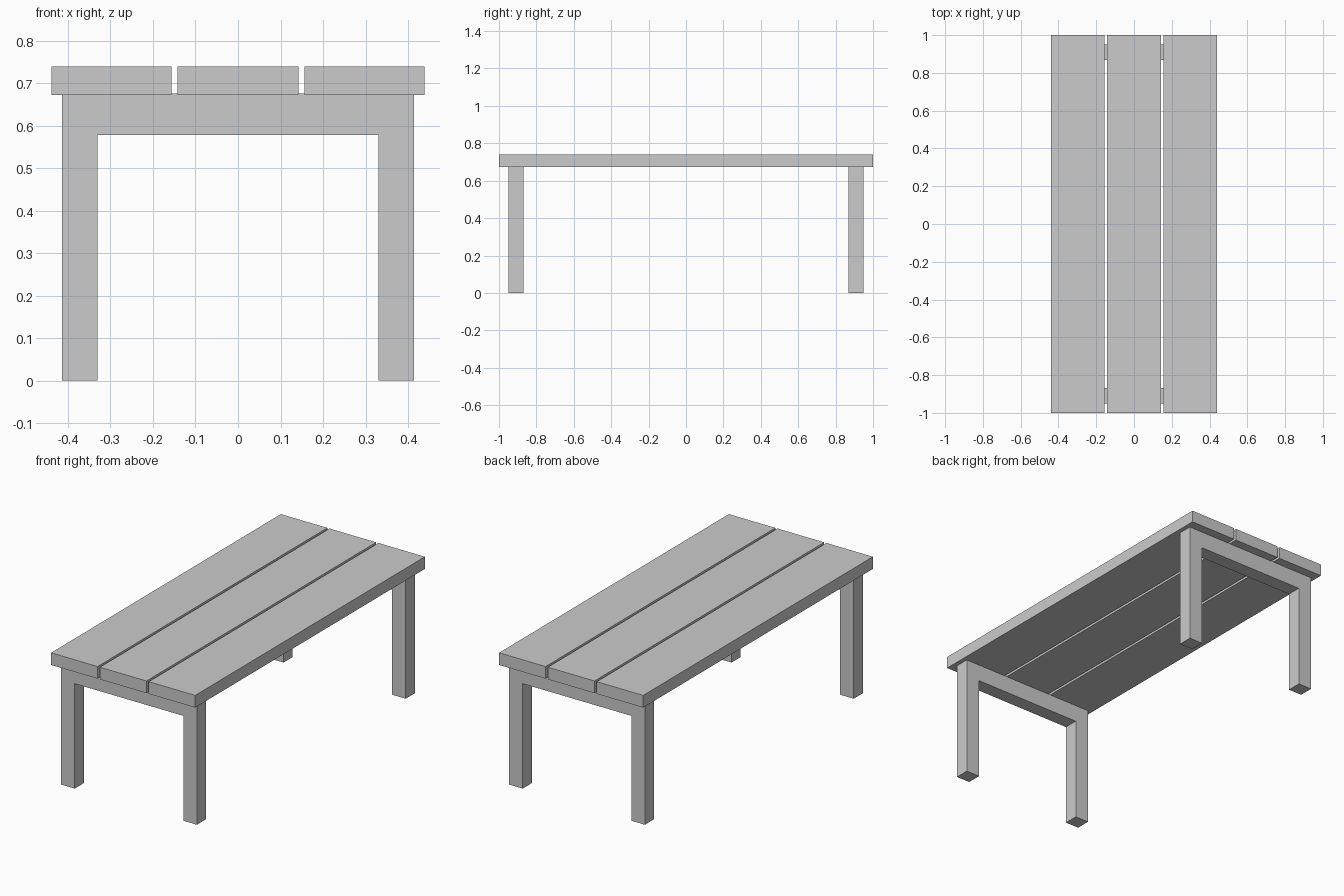
import bpy, bmesh
from mathutils import Vector

if "Cube" in bpy.data.objects:
    bpy.data.objects.remove(bpy.data.objects["Cube"])


def extrude_profile(name, profile, y0, y1):
    """Solid made from an x-z outline swept along y."""
    bm = bmesh.new()
    face = bm.faces.new([bm.verts.new((x, y0, z)) for x, z in profile])
    swept = bmesh.ops.extrude_face_region(bm, geom=[face], use_keep_orig=True)
    verts = [v for v in swept["geom"] if isinstance(v, bmesh.types.BMVert)]
    bmesh.ops.translate(bm, verts=verts, vec=Vector((0, y1 - y0, 0)))
    bmesh.ops.recalc_face_normals(bm, faces=bm.faces)
    mesh = bpy.data.meshes.new(name)
    bm.to_mesh(mesh)
    bm.free()
    obj = bpy.data.objects.new(name, mesh)
    bpy.context.collection.objects.link(obj)
    return obj


TOP, UNDER, FRAME_TOP, BEAM_BOTTOM = 0.739, 0.672, 0.675, 0.578
LEG_OUT, LEG_IN = 0.414, 0.331

# Three table top planks with narrow gaps
for name, x0, x1 in (("left_plank", -0.439, -0.156),
                     ("middle_plank", -0.142, 0.142),
                     ("right_plank", 0.156, 0.439)):
    extrude_profile(name, [(x0, UNDER), (x1, UNDER), (x1, TOP), (x0, TOP)], -1, 1)

# Two arch-shaped leg frames: a pair of legs joined by a cross beam
half = [(LEG_OUT, FRAME_TOP), (LEG_OUT, 0), (LEG_IN, 0), (LEG_IN, BEAM_BOTTOM)]
arch = half + [(-x, z) for x, z in reversed(half)]
for name, y in (("front_leg_frame", -0.909), ("back_leg_frame", 0.909)):
    extrude_profile(name, arch, y - 0.04, y + 0.04)
